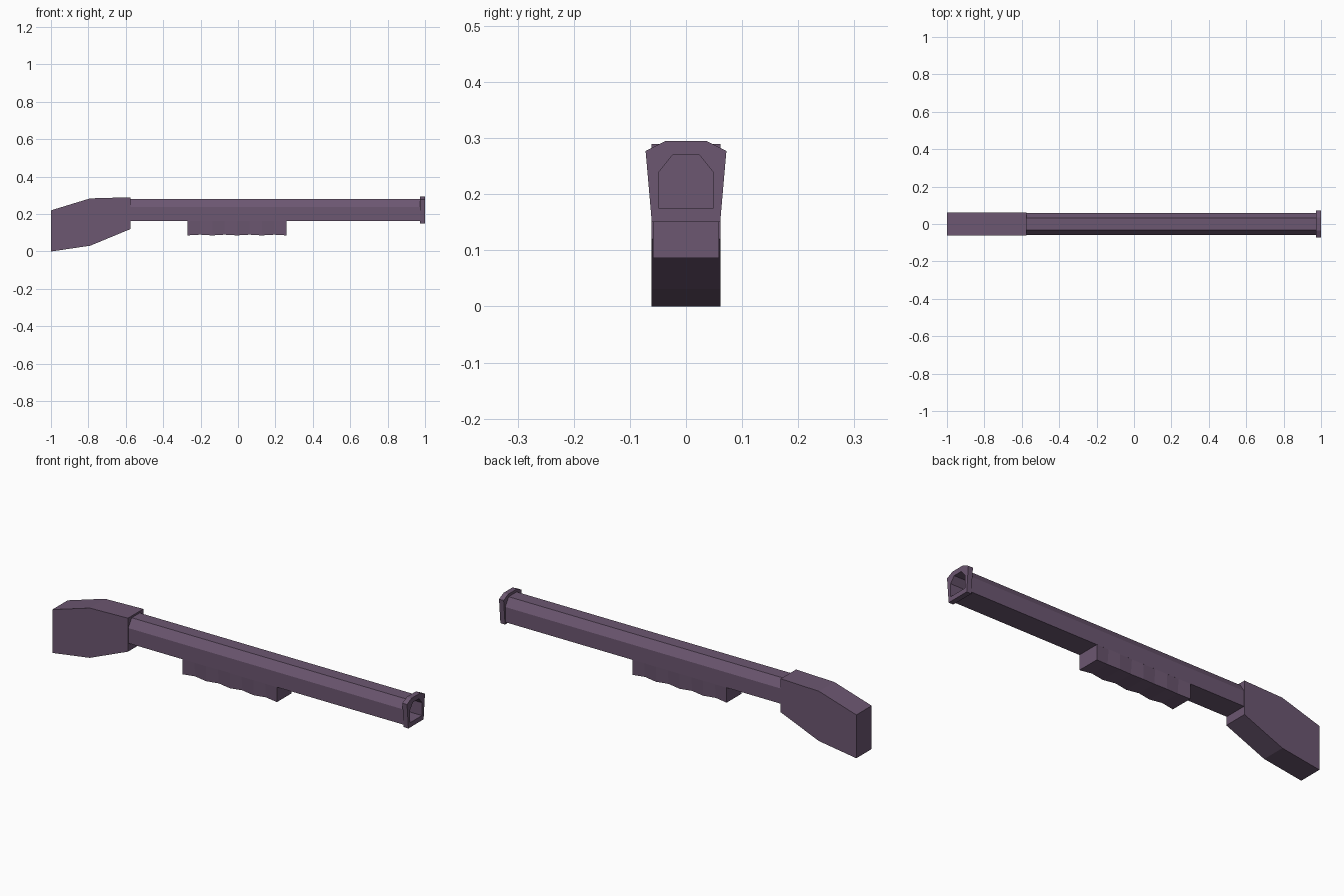
import bpy
import bmesh

cube = bpy.data.objects.get("Cube")
if cube:
    bpy.data.objects.remove(cube, do_unlink=True)

COLOUR = (0.15, 0.095, 0.165, 1.0)
metal = bpy.data.materials.new("dusky purple")
metal.use_nodes = True
metal.diffuse_color = COLOUR
bsdf = next(n for n in metal.node_tree.nodes if n.type == "BSDF_PRINCIPLED")
bsdf.inputs["Base Color"].default_value = COLOUR


def section(*half):
    """Mirror (half width, height) points, listed bottom to top, into a closed section."""
    return list(half) + [(-y, z) for y, z in reversed(half)]


def loft(name, rings, closed=False):
    """Skin a run of (x, section) rings; cap the ends or join them in a loop."""
    bm = bmesh.new()
    loops = [[bm.verts.new((x, y, z)) for y, z in sec] for x, sec in rings]
    pairs = list(zip(loops, loops[1:]))
    if closed:
        pairs.append((loops[-1], loops[0]))
    else:
        bm.faces.new(loops[0])
        bm.faces.new(loops[-1])
    for a, b in pairs:
        n = len(a)
        for i in range(n):
            j = (i + 1) % n
            bm.faces.new((a[i], a[j], b[j], b[i]))
    bmesh.ops.recalc_face_normals(bm, faces=bm.faces)
    mesh = bpy.data.meshes.new(name)
    bm.to_mesh(mesh)
    bm.free()
    mesh.materials.append(metal)
    obj = bpy.data.objects.new(name, mesh)
    bpy.context.collection.objects.link(obj)
    return obj


# Shared bore section
bore = section((0.048, 0.175), (0.048, 0.24), (0.024, 0.27))

# Barrel with chamfered top and hollow front end
tube = section((0.059, 0.162), (0.059, 0.239), (0.032, 0.281))
loft("barrel", [(-0.6, tube), (0.974, tube), (0.974, bore), (0.6, bore)])

# Flared muzzle collar
collar = section((0.061, 0.151), (0.072, 0.277), (0.036, 0.295))
loft("muzzle_collar",
     [(0.974, collar), (1.0, collar), (1.0, bore), (0.974, bore)], closed=True)

# Shoulder stock: (x, bottom, top)
outline = [(-1.0, 0.0, 0.22), (-0.79, 0.031, 0.284), (-0.575, 0.12, 0.29)]
loft("stock", [(x, section((0.0615, lo), (0.0615, hi))) for x, lo, hi in outline])

# Pump grip with shallow finger grooves along its lower edges
STEPS = 8
grip = []
for i in range(STEPS + 1):
    x = -0.27 + 0.53 * i / STEPS
    groove = i % 2
    grip.append((x, section((0.059 - 0.007 * groove, 0.086 + 0.004 * groove),
                            (0.059, 0.164))))
loft("pump_grip", grip)
